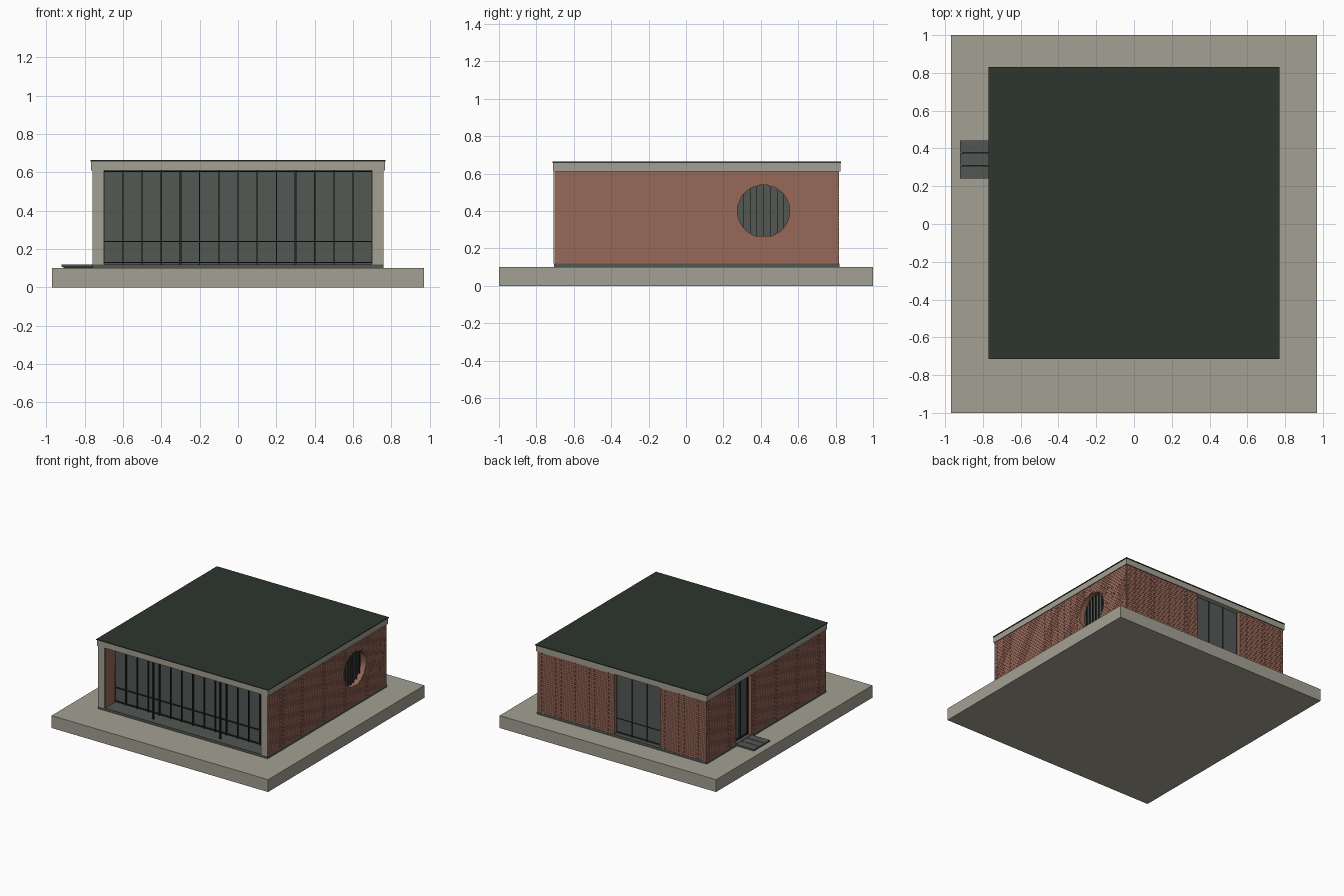
import bpy, bmesh, math

if "Cube" in bpy.data.objects:
    bpy.data.objects.remove(bpy.data.objects["Cube"])


def material(name, rgb):
    m = bpy.data.materials.new(name)
    m.diffuse_color = (*rgb, 1)
    m.use_nodes = True
    m.node_tree.nodes["Principled BSDF"].inputs["Base Color"].default_value = m.diffuse_color
    return m


CONCRETE = material("concrete", (0.37, 0.35, 0.29))
BRICK = material("brick", (0.31, 0.138, 0.098))
ROOF = material("roof_green", (0.026, 0.036, 0.026))
GREY = material("grey_floor", (0.085, 0.095, 0.088))
GLASS = material("grey_glass", (0.085, 0.098, 0.09))
FRAME = material("dark_frame", (0.018, 0.022, 0.019))

Z0, Z1 = 0.12, 0.61           # wall bottom and top
XW, YF, YB = 0.757, -0.70, 0.815   # wall faces
T = 0.06                      # wall thickness
RELIEF = 0.003                # how far the bricks stand proud
CY, CZ, CR = 0.415, 0.40, 0.14     # round window
DOOR = (0.25, 0.445)          # side door along y
BACK = (-0.34, 0.07)          # back window along x


def boxes(name, spans, mat):
    """One object made of boxes given as (x0, x1, y0, y1, z0, z1)."""
    bm = bmesh.new()
    for x0, x1, y0, y1, z0, z1 in spans:
        v = [bm.verts.new((x, y, z)) for x in (x0, x1) for y in (y0, y1) for z in (z0, z1)]
        for f in ((0, 1, 3, 2), (4, 6, 7, 5), (0, 4, 5, 1), (2, 3, 7, 6), (0, 2, 6, 4), (1, 5, 7, 3)):
            bm.faces.new([v[i] for i in f])
    me = bpy.data.meshes.new(name)
    bm.to_mesh(me)
    bm.free()
    me.materials.append(mat)
    ob = bpy.data.objects.new(name, me)
    bpy.context.collection.objects.link(ob)
    return ob


def disc(name, x, depth, radius, mat):
    """Cylinder along x at the round window."""
    bpy.ops.mesh.primitive_cylinder_add(vertices=48, radius=radius, depth=depth,
                                        location=(x, CY, CZ), rotation=(0, math.pi / 2, 0))
    ob = bpy.context.object
    ob.name = name
    ob.data.materials.append(mat)
    return ob


def bricks(name, a0, a1, opening, place):
    """Running bond between a0 and a1; opening(z) gives a gap, place() maps to a box."""
    rows, length, joint = 30, 0.05, 0.0012
    h = (Z1 - Z0) / rows
    spans = []
    for r in range(rows):
        z = Z0 + r * h
        gap = opening(z + h / 2)
        parts = [(a0, gap[0]), (gap[1], a1)] if gap else [(a0, a1)]
        for p0, p1 in parts:
            a = p0
            step = length if r % 2 else length / 2
            while a < p1 - 0.002:
                b = min(a + step, p1)
                spans.append(place(a, b - joint, z, z + h - joint))
                a, step = b, length
    return boxes(name, spans, BRICK)


def round_gap(z):
    d = CR * CR - (z - CZ) ** 2
    return (CY - math.sqrt(d), CY + math.sqrt(d)) if d > 0 else None


# Ground slab, floor plinth and roof
boxes("ground_slab", [(-0.97, 0.97, -1, 1, 0, 0.10)], CONCRETE)
boxes("floor", [(-0.76, 0.76, -0.705, 0.82, 0.10, Z0)], GREY)
boxes("roof_band", [(-0.766, 0.766, -0.712, 0.826, Z1, 0.657)], CONCRETE)
boxes("roof_cover", [(-0.77, 0.77, -0.715, 0.83, 0.657, 0.664)], ROOF)

# Wall cores with their openings
right = boxes("right_wall", [(XW - T, XW, YF, YB, Z0, Z1)], BRICK)
cutter = disc("round_cutter", XW, 0.3, CR, BRICK)
mod = right.modifiers.new("hole", 'BOOLEAN')
mod.object = cutter
mod.solver = 'EXACT'
bpy.ops.object.select_all(action='DESELECT')
bpy.context.view_layer.objects.active = right
right.select_set(True)
bpy.ops.object.modifier_apply(modifier="hole")
bpy.data.objects.remove(cutter)
boxes("left_wall", [(-XW, T - XW, YF, DOOR[0], Z0, Z1),
                    (-XW, T - XW, DOOR[1], YB, Z0, Z1)], BRICK)
boxes("back_wall", [(T - XW, BACK[0], YB - T, YB, Z0, Z1),
                    (BACK[1], XW - T, YB - T, YB, Z0, Z1)], BRICK)

# Brick facing on the three outer walls
bricks("right_bricks", YF, YB, round_gap,
       lambda a, b, z, w: (XW - 0.002, XW + RELIEF, a, b, z, w))
bricks("left_bricks", YF, YB, lambda z: DOOR,
       lambda a, b, z, w: (-XW - RELIEF, -XW + 0.002, a, b, z, w))
bricks("back_bricks", -XW, XW, lambda z: BACK,
       lambda a, b, z, w: (a, b, YB - 0.002, YB + RELIEF, z, w))

# Front concrete posts
boxes("front_posts", [(s * 0.73 - 0.03, s * 0.73 + 0.03, -0.708, YF, Z0, Z1) for s in (-1, 1)], CONCRETE)

# Front glazing, set back behind two slim columns
YG = -0.57
boxes("front_glass", [(-0.70, 0.70, YG, YG + 0.01, Z0, Z1)], GLASS)
bars = [(x / 10 - 0.003, x / 10 + 0.003, YG - 0.012, YG, Z0, Z1) for x in range(-7, 8)]
bars += [(-0.70, 0.70, YG - 0.010, YG, z - 0.003, z + 0.003) for z in (0.13, 0.24, 0.605)]
boxes("front_glazing_bars", bars, FRAME)
boxes("front_columns", [(s * 0.30 - 0.006, s * 0.30 + 0.006, -0.661, -0.649, Z0, Z1) for s in (-1, 1)], FRAME)

# Back window
YW = YB - 0.03
boxes("back_glass", [(*BACK, YW - 0.01, YW, Z0, Z1)], GLASS)
third = (BACK[1] - BACK[0]) / 3
bars = [(BACK[0] + i * third - 0.002, BACK[0] + i * third + 0.002, YW, YW + 0.006, Z0, Z1) for i in range(4)]
bars += [(*BACK, YW, YW + 0.005, z - 0.002, z + 0.002) for z in (0.13, 0.24)]
boxes("back_glazing_bars", bars, FRAME)

# Round window with upright bars
XG = XW - 0.045
disc("round_glass", XG - 0.005, 0.01, CR + 0.003, GLASS)
bars = []
for i in range(-3, 4):
    y = i * 0.036
    half = math.sqrt(CR * CR - y * y)
    bars.append((XG, XG + 0.012, CY + y - 0.0015, CY + y + 0.0015, CZ - half, CZ + half))
boxes("round_window_bars", bars, FRAME)

# Side door with two leaves
XD = -XW + 0.035
boxes("door_glass", [(XD, XD + 0.01, *DOOR, Z0, Z1)], GLASS)
mid = sum(DOOR) / 2
bars = [(XD - 0.012, XD, y - 0.005, y + 0.005, Z0, Z1) for y in (DOOR[0] + 0.005, mid, DOOR[1] - 0.005)]
bars += [(XD - 0.01, XD, *DOOR, z - 0.004, z + 0.004) for z in (0.126, 0.604)]
boxes("door_frame", bars, FRAME)

# Slatted door step
w = 0.205 / 3
boxes("door_step", [(-0.92, -0.755, 0.24 + i * w + 0.002, 0.24 + (i + 1) * w - 0.002, 0.106, 0.118)
                    for i in range(3)], GREY)
boxes("door_step_base", [(-0.91, -0.76, 0.25, 0.435, 0.10, 0.107)], FRAME)
